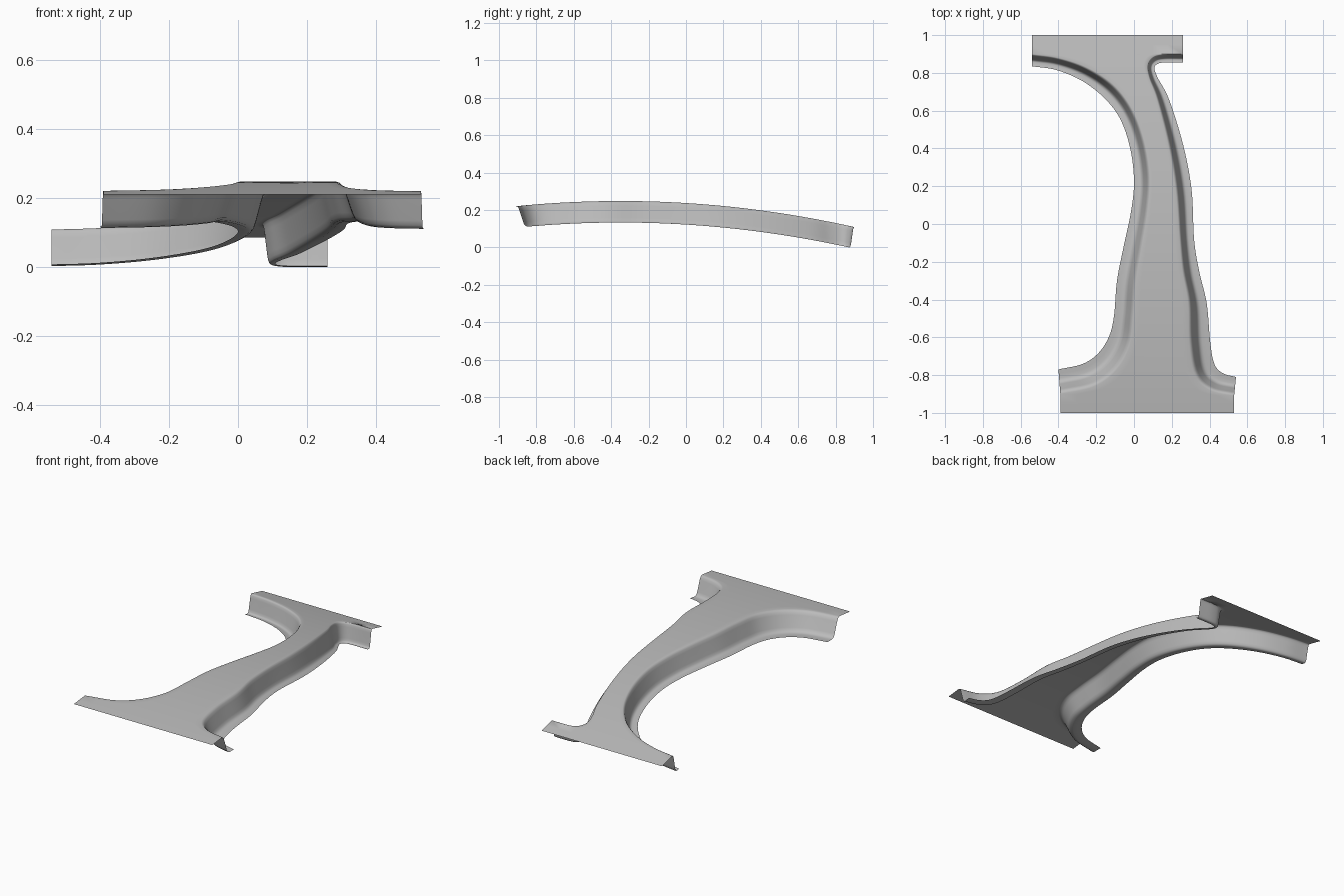
import bpy
import bmesh
from mathutils import Vector

if "Cube" in bpy.data.objects:
    bpy.data.objects.remove(bpy.data.objects["Cube"], do_unlink=True)

# Paired plan curves, back to front: ridge x, ridge y, lip x, lip y
LEFT_EDGE = [
    (-.54, .9, -.54, .835), (-.4, .88, -.41, .815), (-.25, .83, -.27, .755),
    (-.11, .74, -.15, .66), (-.01, .61, -.07, .55), (.055, .44, -.02, .4),
    (.085, .25, 0, .23), (.075, .07, -.015, .07), (.045, -.12, -.055, -.12),
    (.015, -.3, -.09, -.3), (0, -.48, -.105, -.48), (-.02, -.64, -.13, -.59),
    (-.09, -.77, -.185, -.68), (-.21, -.86, -.27, -.74), (-.39, -.9, -.4, -.77)]
RIGHT_EDGE = [
    (.26, .9, .26, .855), (.16, .9, .165, .855), (.1, .885, .125, .848),
    (.07, .84, .108, .825), (.08, .77, .125, .775), (.12, .66, .185, .66),
    (.18, .42, .26, .42), (.22, .18, .305, .18), (.24, -.08, .318, -.08),
    (.255, -.25, .345, -.25), (.285, -.42, .385, -.42), (.29, -.62, .403, -.62),
    (.32, -.8, .425, -.74), (.4, -.88, .47, -.79), (.53, -.91, .54, -.81)]

# Pressed side section: share of the width, share of the depth
SECTION = [(0, 0), (.07, .02), (.14, .09), (.2, .22), (.4, .78),
           (.46, .9), (.54, .97), (.64, 1), (.82, 1), (1, 1)]
DEPTH = .115
STEPS = 7
ACROSS = 10


def crown(y):
    """Height of the gently arched top face."""
    return .25 - .089 * (y + .35) ** 2


def smooth_curve(rows):
    """Pass a smooth curve through the control rows."""
    pts = [Vector(r) for r in rows]
    pts = [pts[0] * 2 - pts[1]] + pts + [pts[-1] * 2 - pts[-2]]
    out = []
    for a, b, c, d in zip(pts, pts[1:], pts[2:], pts[3:]):
        for i in range(STEPS):
            t = i / STEPS
            out.append(b + (c - a) * (t / 2)
                       + (a * 2 - b * 5 + c * 4 - d) * (t * t / 2)
                       + (b * 3 - a - c * 3 + d) * (t ** 3 / 2))
    out.append(pts[-2])
    return out


def side_points(row):
    """Points from the ridge down the wall and out along the lip."""
    ridge, lip = Vector(row[:2]), Vector(row[2:])
    points = []
    for share, drop in SECTION:
        p = ridge.lerp(lip, share)
        points.append((p.x, p.y, crown(p.y) - DEPTH * drop))
    return points


def top_points(left, right):
    """Points across the top face, between the two ridges."""
    a, b = Vector(left[:2]), Vector(right[:2])
    inner = [a.lerp(b, i / ACROSS) for i in range(1, ACROSS)]
    return [(p.x, p.y, crown(p.y)) for p in inner]


def bridge(bm, first, second):
    """Join two rows of vertices with quads."""
    for i in range(len(first) - 1):
        bm.faces.new((first[i], second[i], second[i + 1], first[i + 1]))


def build_panel():
    bm = bmesh.new()
    rows = []
    for left, right in zip(smooth_curve(LEFT_EDGE), smooth_curve(RIGHT_EDGE)):
        section = side_points(left)[::-1] + top_points(left, right) + side_points(right)
        rows.append([bm.verts.new(p) for p in section])
    for first, second in zip(rows, rows[1:]):
        bridge(bm, first, second)

    # Flat end tabs beyond the side walls
    n = len(SECTION)
    for row, end_y in ((rows[0], 1), (rows[-1], -1)):
        previous = row[n - 1:len(row) - n + 1]
        starts = [v.co.copy() for v in previous]
        for t in (.5, 1):
            strip = []
            for p in starts:
                y = p.y + (end_y - p.y) * t
                strip.append(bm.verts.new((p.x, y, crown(y))))
            if end_y > 0:
                bridge(bm, strip, previous)
            else:
                bridge(bm, previous, strip)
            previous = strip

    # Rest the sheet on the ground
    lowest = min(v.co.z for v in bm.verts)
    bmesh.ops.translate(bm, verts=bm.verts[:], vec=(0, 0, -lowest))
    mesh = bpy.data.meshes.new("pressed_panel")
    bm.to_mesh(mesh)
    bm.free()
    mesh.shade_smooth()
    panel = bpy.data.objects.new("pressed_panel", mesh)
    bpy.context.collection.objects.link(panel)
    return panel


# Bare metal colour
metal = bpy.data.materials.new("grey_metal")
metal.use_nodes = True
grey = (.5, .5, .5, 1)
metal.diffuse_color = grey
metal.node_tree.nodes["Principled BSDF"].inputs["Base Color"].default_value = grey

build_panel().data.materials.append(metal)
